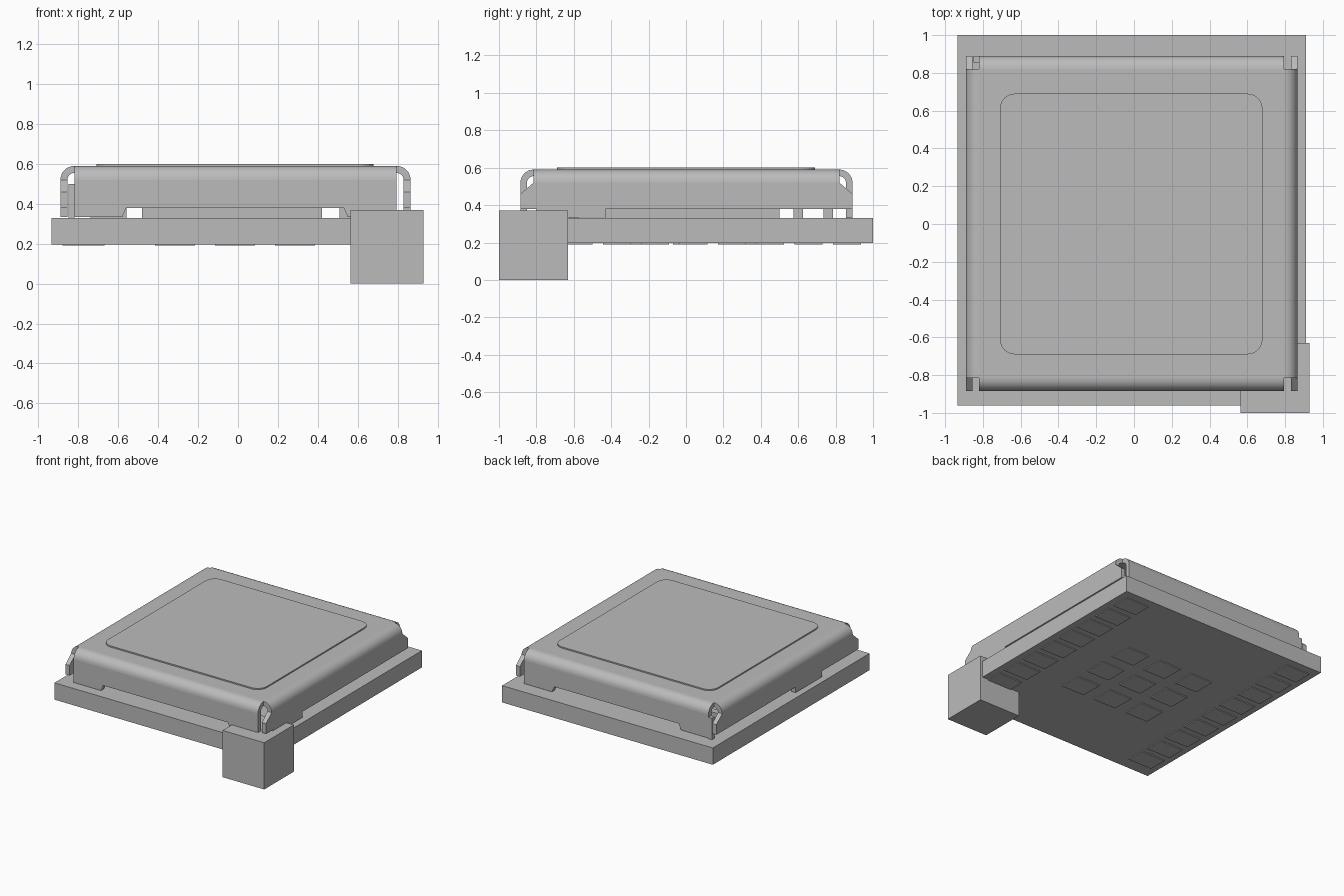
import bpy, bmesh, math
from mathutils import Vector

cube = bpy.data.objects.get("Cube")
if cube:
    bpy.data.objects.remove(cube, do_unlink=True)

grey = bpy.data.materials.new("neutral_grey")
grey.use_nodes = True
colour = (0.5, 0.5, 0.5, 1)
grey.diffuse_color = colour
grey.node_tree.nodes["Principled BSDF"].inputs["Base Color"].default_value = colour


def prism(name, outline, axis, start, end, smooth=False):
    """Extrude a 2D outline along an axis; the outline holds the other two axes in order."""
    bm = bmesh.new()

    def place(p, d):
        co = list(p)
        co.insert("xyz".index(axis), d)
        return bm.verts.new(co)

    face = bm.faces.new([place(p, start) for p in outline])
    moved = bmesh.ops.extrude_face_region(bm, geom=[face])["geom"]
    step = Vector((0, 0, 0))
    step["xyz".index(axis)] = end - start
    bmesh.ops.translate(bm, vec=step, verts=[g for g in moved if isinstance(g, bmesh.types.BMVert)])
    bmesh.ops.recalc_face_normals(bm, faces=bm.faces)
    mesh = bpy.data.meshes.new(name)
    bm.to_mesh(mesh)
    bm.free()
    mesh.materials.append(grey)
    obj = bpy.data.objects.new(name, mesh)
    bpy.context.collection.objects.link(obj)
    if smooth:
        bpy.ops.object.select_all(action="DESELECT")
        obj.select_set(True)
        bpy.context.view_layer.objects.active = obj
        bpy.ops.object.shade_smooth_by_angle(angle=math.radians(30))
    return obj


def box(name, x0, x1, y0, y1, z0, z1):
    return prism(name, [(x0, y0), (x1, y0), (x1, y1), (x0, y1)], "z", z0, z1)


def arc(cx, cy, r, a0, a1, n=8):
    angles = [math.radians(a0 + (a1 - a0) * i / n) for i in range(n + 1)]
    return [(cx + r * math.cos(a), cy + r * math.sin(a)) for a in angles]


# Circuit board and corner block
BOARD_TOP = 0.33
box("board", -0.935, 0.91, -0.96, 1.0, 0.197, BOARD_TOP)
box("corner_block", 0.565, 0.93, -1.0, -0.63, 0, 0.37)

# Shield can dimensions
LEFT, RIGHT, FRONT, BACK = -0.89, 0.865, -0.885, 0.89
TOP, BOTTOM, BEND, SHEET = 0.59, 0.38, 0.07, 0.035
X0, X1, Y0, Y1 = LEFT + BEND, RIGHT - BEND, FRONT + BEND, BACK - BEND
SHOULDER = TOP - BEND
FOOT = 0.335

# Roof sheet and raised rounded label plate
box("shield_roof", X0, X1, Y0, Y1, TOP - SHEET, TOP)
R = 0.08
plate = []
for cx, cy, a in ((0.68 - R, 0.69 - R, 0), (-0.71 + R, 0.69 - R, 90),
                  (-0.71 + R, -0.69 + R, 180), (0.68 - R, -0.69 + R, 270)):
    plate += arc(cx, cy, R, a, a + 90)
prism("top_plate", plate, "z", TOP, 0.6)


# Rounded bends joining the roof to the four walls
def bend(name, centre, side, axis, start, end):
    outer = arc(0, SHOULDER, BEND, 0, 90)
    inner = arc(0, SHOULDER, BEND - SHEET, 90, 0)
    prism(name, [(centre + side * u, z) for u, z in outer + inner], axis, start, end, True)


bend("left_bend", X1, 1, "y", Y0, Y1)
bend("right_bend", X0, -1, "y", Y0, Y1)
bend("front_bend", Y0, -1, "x", X0, X1)
bend("back_bend", Y1, 1, "x", X0, X1)


# Side walls with chamfered ends that close the corners
def side_wall(name, x, foot):
    f0, f1 = foot
    outline = [(FRONT, BOTTOM), (f0, BOTTOM), (f0, FOOT), (f1, FOOT), (f1, BOTTOM),
               (BACK, BOTTOM), (BACK, 0.46), (Y1, SHOULDER), (Y0, SHOULDER), (FRONT, 0.46)]
    prism(name, outline, "x", x, x + SHEET)


side_wall("left_wall", RIGHT - SHEET, (-0.8, -0.43))
side_wall("right_wall", LEFT, (-0.43, -0.1))

# Front and back walls with a foot at each end
for name, y in (("front_wall", FRONT), ("back_wall", BACK - SHEET)):
    prism(name, [(X0, FOOT), (-0.58, FOOT), (-0.56, BOTTOM), (0.53, BOTTOM), (0.55, FOOT),
                 (X1, FOOT), (X1, SHOULDER), (X0, SHOULDER)], "y", y, y + SHEET)
box("back_corner_tab", -0.85, X0, BACK - SHEET, BACK, BOARD_TOP, 0.5)

# Components under the shield
box("main_chip", -0.48, 0.42, -0.43, 0.5, BOARD_TOP, 0.43)
for i, (x, y) in enumerate(((-0.65, 0.6), (-0.65, 0.76), (0.6, 0.6), (-0.65, -0.6))):
    box(f"small_component_{i}", x - 0.09, x + 0.09, y - 0.025, y + 0.025, BOARD_TOP, 0.4)

# Solder pads on the underside: two edge columns and a centre grid
def pad(name, x, y, w, d):
    box(name, x - w / 2, x + w / 2, y - d / 2, y + d / 2, 0.19, 0.197)


for i in range(9):
    y = 0.86 - i * 0.205
    pad(f"right_pad_{i}", -0.775, y, 0.21, 0.15)
    if y > -0.6:
        pad(f"left_pad_{i}", 0.75, y, 0.21, 0.15)
for i in range(3):
    for j in range(3):
        pad(f"centre_pad_{i}_{j}", (i - 1) * 0.3 - 0.015, (j - 1) * 0.28 + 0.02, 0.2, 0.18)
